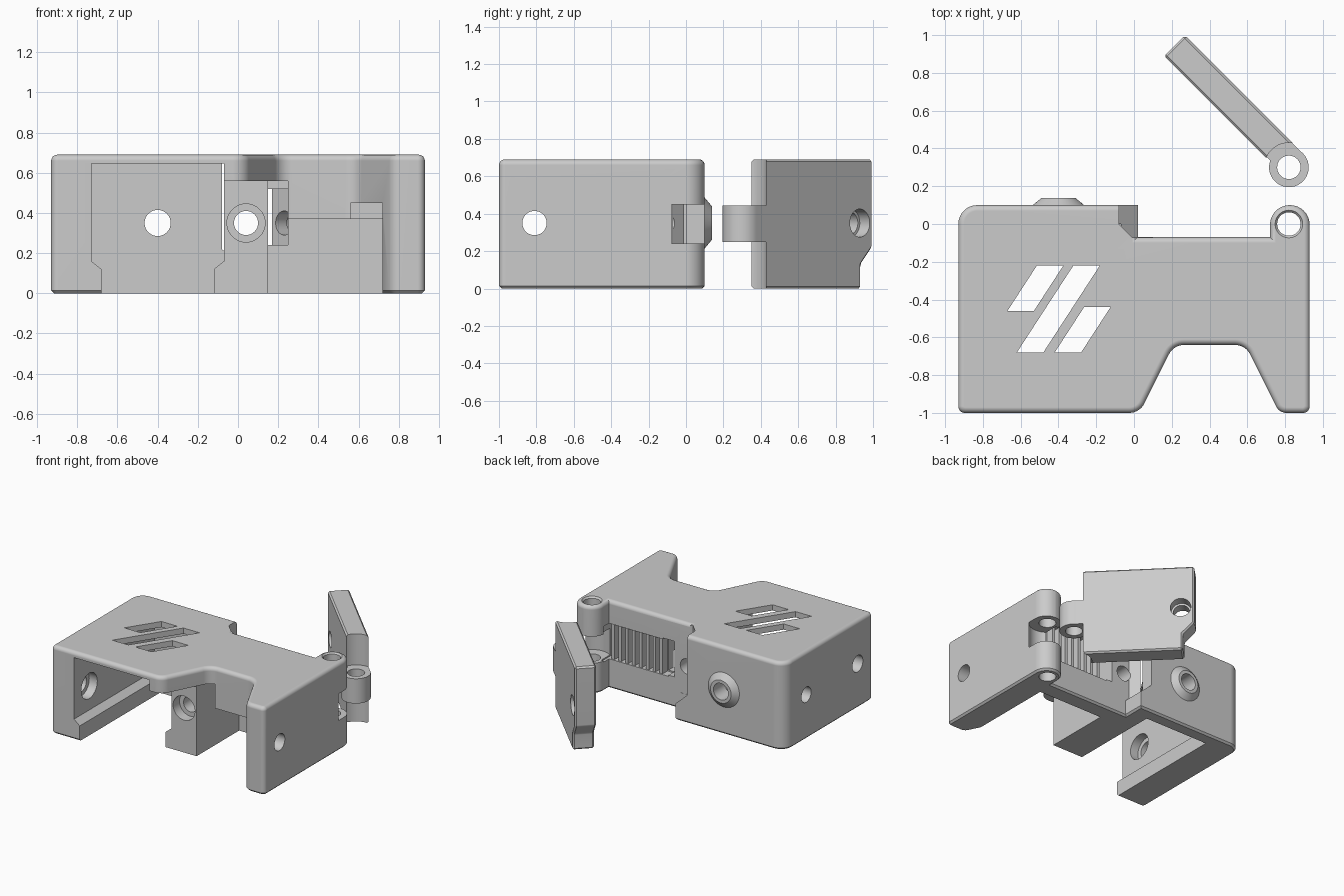
import bpy, bmesh, math
from mathutils import Matrix, Vector

if "Cube" in bpy.data.objects:
    bpy.data.objects.remove(bpy.data.objects["Cube"])

grey = bpy.data.materials.new("plain grey")
grey.diffuse_color = (0.6, 0.6, 0.6, 1)
grey.use_nodes = True
grey.node_tree.nodes["Principled BSDF"].inputs["Base Color"].default_value = (0.6, 0.6, 0.6, 1)

H = 0.69            # overall height
PIN = (0.82, 0.0)   # body hinge axis
BOLT_Z = 0.35       # height of every bolt hole


def finish(name, bm):
    bmesh.ops.recalc_face_normals(bm, faces=bm.faces)
    if bm.calc_volume(signed=True) < 0:
        bmesh.ops.reverse_faces(bm, faces=bm.faces)
    mesh = bpy.data.meshes.new(name)
    bm.to_mesh(mesh)
    bm.free()
    mesh.materials.append(grey)
    ob = bpy.data.objects.new(name, mesh)
    bpy.context.collection.objects.link(ob)
    return ob


def loft(name, rings):
    """Closed solid through rings that all have the same number of points."""
    bm = bmesh.new()
    loops = [[bm.verts.new(p) for p in ring] for ring in rings]
    bm.faces.new(loops[0])
    bm.faces.new(loops[-1])
    for low, high in zip(loops, loops[1:]):
        for i in range(len(low)):
            bm.faces.new((low[i - 1], low[i], high[i], high[i - 1]))
    return finish(name, bm)


def prism(name, pts, lo, hi, axis="Z"):
    """Extrude a plan (axis Z) or a front profile (axis Y)."""
    place = (lambda p, d: (p[0], p[1], d)) if axis == "Z" else (lambda p, d: (p[0], d, p[1]))
    return loft(name, [[place(p, d) for p in pts] for d in (lo, hi)])


def box(name, x0, x1, y0, y1, z0, z1):
    return prism(name, [(x0, y0), (x1, y0), (x1, y1), (x0, y1)], z0, z1)


def rod(name, axis, a, b, lo, hi, r1, r2=None):
    """Cylinder or cone along an axis; a and b are the two other coordinates in order."""
    bm = bmesh.new()
    bmesh.ops.create_cone(bm, cap_ends=True, segments=40, radius1=r1,
                          radius2=r1 if r2 is None else r2, depth=hi - lo)
    mid = (lo + hi) / 2
    turn, spot = {"X": (Matrix.Rotation(math.pi / 2, 4, "Y"), (mid, a, b)),
                  "Y": (Matrix.Rotation(-math.pi / 2, 4, "X"), (a, mid, b)),
                  "Z": (Matrix(), (a, b, mid))}[axis]
    bmesh.ops.transform(bm, matrix=Matrix.Translation(spot) @ turn, verts=bm.verts)
    return finish(name, bm)


def bake(ob):
    """Replace the mesh by its modified shape."""
    shape = ob.evaluated_get(bpy.context.evaluated_depsgraph_get())
    ob.data = bpy.data.meshes.new_from_object(shape)
    ob.modifiers.clear()


def combine(ob, tool, op="DIFFERENCE"):
    mod = ob.modifiers.new("combine", "BOOLEAN")
    mod.operation, mod.solver, mod.object = op, "MANIFOLD", tool
    bake(ob)
    bpy.data.objects.remove(tool)


def rounded(corners, steps=8):
    """Round the corners (x, y, radius) of an outline."""
    out = []
    for i, (x, y, r) in enumerate(corners):
        p = Vector((x, y))
        if not r:
            out.append(p)
            continue
        a = (Vector(corners[i - 1][:2]) - p).normalized()
        b = (Vector(corners[(i + 1) % len(corners)][:2]) - p).normalized()
        half = math.acos(a.dot(b)) / 2
        center = p + (a + b).normalized() * r / math.sin(half)
        start = p + a * r / math.tan(half) - center
        end = p + b * r / math.tan(half) - center
        first = math.atan2(start.y, start.x)
        sweep = math.atan2(start.x * end.y - start.y * end.x, start.dot(end))
        for k in range(steps + 1):
            t = first + sweep * k / steps
            out.append(center + Vector((math.cos(t), math.sin(t))) * r)
    return out


def inset(pts, d):
    """Move a counter-clockwise outline inwards by d."""
    out = []
    for i, p in enumerate(pts):
        u = (p - pts[i - 1]).normalized()
        v = (pts[(i + 1) % len(pts)] - p).normalized()
        m, n = Vector((-u.y, u.x)), Vector((-v.y, v.x))
        out.append(p + (m + n) * d / (1 + m.dot(n)))
    return out


# Body shell: rounded plan with the front cut-out and the hinge barrel
outline = rounded([(-0.93, -1, 0.035), (0.03, -1, 0.09), (0.21, -0.64, 0.09), (0.59, -0.64, 0.09),
                   (0.77, -1, 0.06), (0.93, -1, 0.035), (0.93, 0.1, 0.104), (0.72, 0.1, 0.104),
                   (0.72, -0.07, 0), (0.02, -0.07, 0), (0.02, 0.1, 0), (-0.93, 0.1, 0.1)])
levels = [(0, 0.014), (0.014, 0)]
for k in range(6):
    t = math.pi / 2 * k / 5
    levels.append((H - 0.03 + 0.03 * math.sin(t), 0.03 * (1 - math.cos(t))))
body = loft("body", [[(p.x, p.y, z) for p in inset(outline, d)] for z, d in levels])

# Raised bolt boss on the back
combine(body, rod("boss", "Y", -0.4, BOLT_Z, 0.08, 0.138, 0.16, 0.09), "UNION")

# Left pocket with retaining lips, open to the front and below
pocket = [(-0.68, -0.1), (-0.68, 0.12), (-0.73, 0.16), (-0.73, 0.645), (-0.07, 0.645),
          (-0.07, 0.16), (-0.12, 0.12), (-0.12, -0.1)]
combine(body, prism("pocket", pocket, -1.1, 0.0, "Y"))

# Hollow under the cut-out, recess ahead of the middle wall, cable window, rib recess
for b in [(0.15, 0.72, -1.1, -0.2, -0.1, 0.37), (-0.15, 0.25, -1.1, -0.73, -0.1, 0.56),
          (0.15, 0.25, -0.9, -0.2, 0.2, 0.56), (0.56, 0.72, -1.1, -0.5, 0.2, 0.45),
          (0.15, 0.25, -0.3, 0.0, 0.24, 0.52), (0.2, 0.74, -0.14, 0.0, 0.23, 0.51)]:
    combine(body, box("hollow", *b))

# Door seat: plan with a slanted corner, limited below by a sloping lug
seat = prism("seat", [(-0.08, 0.3), (-0.08, 0.0), (-0.01, -0.071), (0.1, -0.071), (0.1, 0.3)], 0.05, 1)
slope = prism("slope", [(-0.1, 0.9), (-0.1, 0.238), (0.021, 0.13), (0.2, 0.13), (0.2, 0.9)],
              -0.2, 0.4, "Y")
combine(seat, slope, "INTERSECT")
combine(body, seat)

# Hinge gap and pin bore
combine(body, rod("gap", "Z", *PIN, 0.24, 0.45, 0.135))
combine(body, rod("pin_bore", "Z", *PIN, -0.1, 0.8, 0.062))
combine(body, rod("pin_sink", "Z", *PIN, 0.675, 0.72, 0.06, 0.1))

# Bolt holes with counterbores
for args in [("X", -0.81, BOLT_Z, -1.1, -0.6, 0.065), ("X", -0.81, BOLT_Z, -0.8, -0.7, 0.1),
             ("X", -0.17, BOLT_Z, -1.1, -0.6, 0.06), ("X", -0.81, BOLT_Z, 0.6, 1.1, 0.065),
             ("Y", -0.4, BOLT_Z, -0.1, 0.3, 0.065),
             ("Y", 0.04, BOLT_Z, -0.9, 0.2, 0.06), ("Y", 0.04, BOLT_Z, -0.8, -0.65, 0.095)]:
    combine(body, rod("bolt_hole", *args))

# Slanted vents in the top
for x, y, rise in ((-0.67, -0.46, 0.24), (-0.62, -0.68, 0.46), (-0.42, -0.68, 0.24)):
    run = rise * 0.65
    vent = [(x, y), (x + 0.14, y), (x + 0.14 + run, y + rise), (x + run, y + rise)]
    combine(body, prism("vent", vent, 0.5, 0.8))

# Gripping ribs in the back recess
for i in range(8):
    x = 0.26 + i * 0.06
    box("rib", x, x + 0.025, -0.145, -0.08, 0.225, 0.515)

# Door, built closed about its hinge axis
plate = [(-0.05, 0), (-0.8, 0), (-0.8, 0.13), (-0.884, 0.22), (-0.884, H), (-0.05, H)]
door = prism("door", plate, -0.05, 0.105, "Y")
bevel = door.modifiers.new("chamfer", "BEVEL")
bevel.width, bevel.segments = 0.012, 1
bake(door)
combine(door, rod("clearance", "Z", 0, 0, -0.1, 0.8, 0.13))
knuckle = rod("knuckle", "Z", 0, 0, 0.25, 0.445, 0.105)
combine(knuckle, box("web", -0.2, 0, -0.045, 0.104, 0.25, 0.445), "UNION")
combine(door, knuckle, "UNION")
combine(door, rod("pin_bore", "Z", 0, 0, -0.1, 0.8, 0.062))
combine(door, rod("bolt_hole", "Y", -0.785, BOLT_Z, -0.2, 0.2, 0.06))
combine(door, rod("bolt_sink", "Y", -0.785, BOLT_Z, 0.03, 0.2, 0.075))

# Swing the door open behind the body
door.data.transform(Matrix.Translation((PIN[0], 0.3, 0)) @ Matrix.Rotation(-math.pi / 4, 4, "Z"))

# Smooth the curves, keep corners sharp and flats flat
for ob in bpy.context.collection.objects:
    ob.select_set(ob.type == "MESH")
bpy.context.view_layer.objects.active = body
bpy.ops.object.shade_smooth_by_angle(angle=math.radians(28))
for ob in (body, door):
    ob.modifiers.new("flat faces", "WEIGHTED_NORMAL").keep_sharp = True
